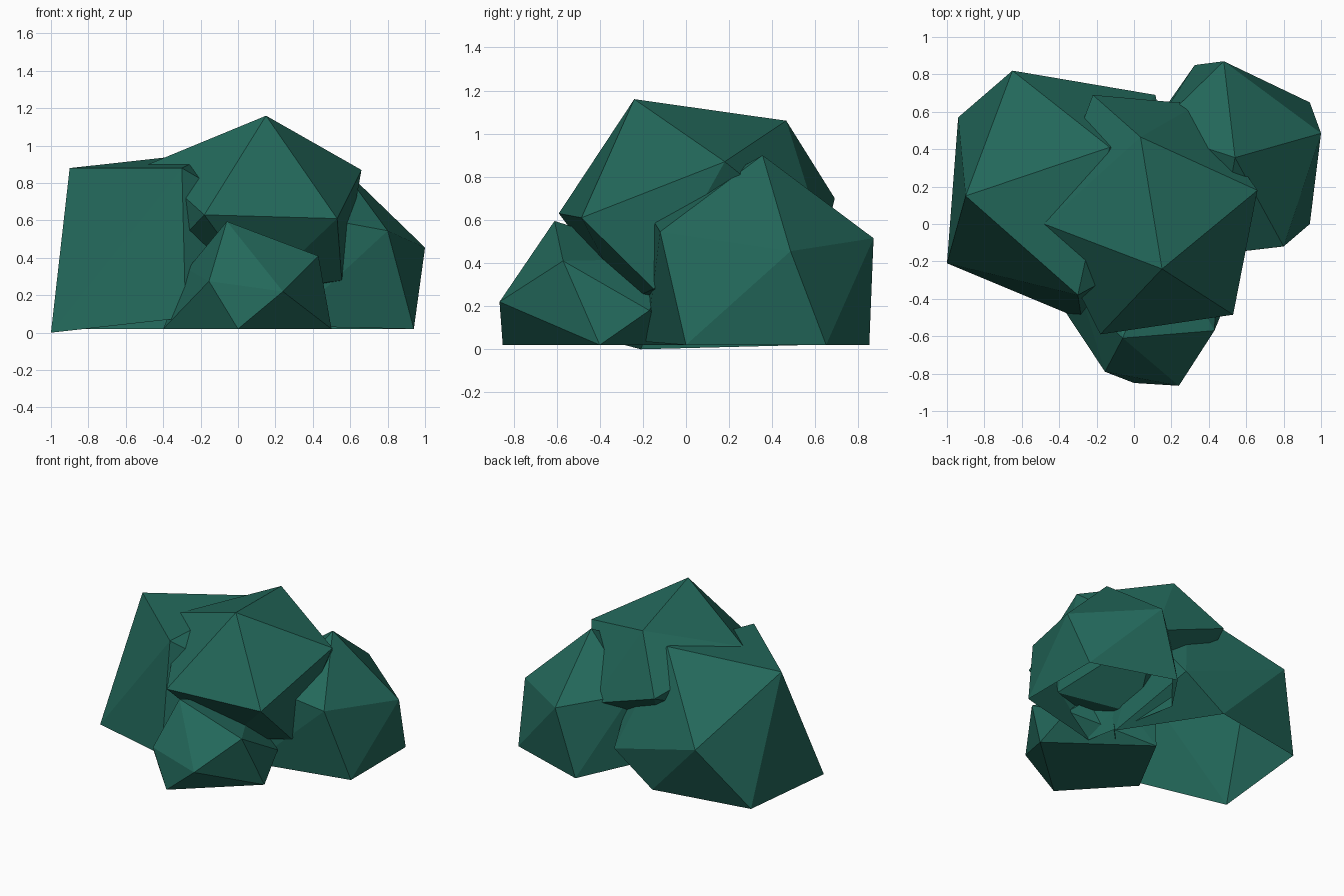
import bpy, bmesh

if "Cube" in bpy.data.objects:
    bpy.data.objects.remove(bpy.data.objects["Cube"])

leaf = bpy.data.materials.new("dark teal leaf")
leaf.diffuse_color = (0.0165, 0.138, 0.103, 1)
leaf.use_nodes = True
leaf.node_tree.nodes["Principled BSDF"].inputs["Base Color"].default_value = leaf.diffuse_color


def clump(name, pts, open_base=True):
    """Faceted leaf clump: convex skin over a dozen distorted ball corners."""
    bm = bmesh.new()
    for p in pts:
        bm.verts.new(p)
    bmesh.ops.convex_hull(bm, input=bm.verts[:])
    loose = [v for v in bm.verts if not v.link_faces]
    bmesh.ops.delete(bm, geom=loose, context='VERTS')
    bmesh.ops.recalc_face_normals(bm, faces=bm.faces[:])
    if open_base:  # leave the ground side open
        ground = [f for f in bm.faces if all(v.co.z < 0.1 for v in f.verts)]
        bmesh.ops.delete(bm, geom=ground, context='FACES')
    me = bpy.data.meshes.new(name)
    bm.to_mesh(me)
    bm.free()
    me.materials.append(leaf)
    ob = bpy.data.objects.new(name, me)
    bpy.context.collection.objects.link(ob)
    return ob


# Raised middle clump
clump("top_clump", [
    (.15, -.24, 1.16), (.66, .18, .87), (.53, -.485, .61), (-.18, -.59, .63),
    (-.48, 0, .90), (.035, .465, 1.06), (-.22, .69, .70), (.34, .64, .5),
    (.555, -.15, .28), (.12, -.28, .22), (-.42, -.05, .38), (.1, .15, .15)])

# Large left clump
clump("left_clump", [
    (-.9, .15, .88), (-.3, -.38, .88), (-.13, .41, .965), (-.65, .82, .48),
    (-.94, .57, .02), (.115, .69, .24), (-1, -.21, 0), (-.28, -.51, .08),
    (-.21, .70, .02), (.21, .05, .02), (.18, -.12, .6), (.18, .32, .7)])

# Back right clump
clump("right_clump", [
    (.54, .355, .9), (1, .485, .455), (.8, -.12, .545), (.94, 0, .02),
    (.94, .65, .02), (.48, .87, .515), (.325, .85, .02), (.1, .5, .58),
    (.08, .5, .06), (.45, -.16, .61), (.25, -.185, .035)])

# Small front clump
clump("front_clump", [
    (-.06, -.61, .595), (.43, -.57, .41), (-.155, -.79, .275), (.24, -.865, .22),
    (0, -.85, .02), (.5, -.4, .02), (-.4, -.42, .02), (-.27, -.42, .34),
    (.45, -.17, .18), (.15, -.05, .42), (-.14, .07, .02), (-.15, .05, .3)],
    open_base=False)
